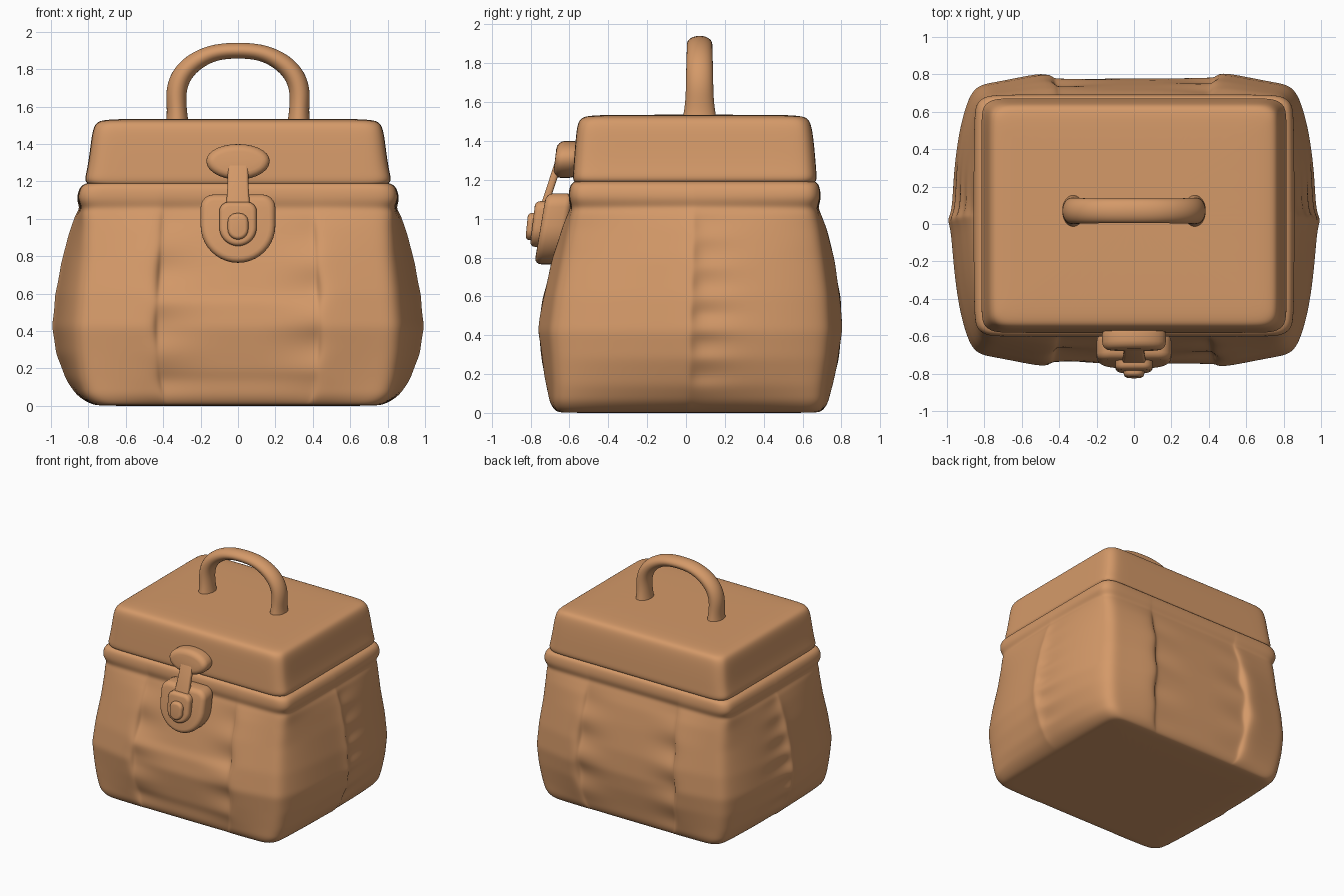
import bpy, bmesh, math

if "Cube" in bpy.data.objects:
    bpy.data.objects.remove(bpy.data.objects["Cube"])

tan = bpy.data.materials.new("tan_leather")
tan.diffuse_color = (0.66, 0.32, 0.14, 1)
tan.use_nodes = True
tan.node_tree.nodes["Principled BSDF"].inputs["Base Color"].default_value = tan.diffuse_color


def finish(name, bm, subsurf=0, bevel=0):
    bmesh.ops.recalc_face_normals(bm, faces=bm.faces)
    me = bpy.data.meshes.new(name)
    bm.to_mesh(me)
    bm.free()
    me.materials.append(tan)
    for p in me.polygons:
        p.use_smooth = True
    ob = bpy.data.objects.new(name, me)
    bpy.context.collection.objects.link(ob)
    if bevel:
        m = ob.modifiers.new("round_edges", 'BEVEL')
        m.width, m.segments, m.limit_method = bevel, 4, 'ANGLE'
        m.angle_limit = math.radians(50)
    if subsurf:
        m = ob.modifiers.new("smooth", 'SUBSURF')
        m.levels = m.render_levels = subsurf
    return ob


def loft(name, rings, subsurf=2):
    """Skin a stack of equal-length rings and cap both ends."""
    bm = bmesh.new()
    vs = [[bm.verts.new(p) for p in r] for r in rings]
    n = len(vs[0])
    for a, b in zip(vs, vs[1:]):
        for i in range(n):
            bm.faces.new((a[i], a[(i + 1) % n], b[(i + 1) % n], b[i]))
    for r in (vs[0], vs[-1]):
        c = bm.verts.new([sum(v.co[k] for v in r) / n for k in range(3)])
        for i in range(n):
            bm.faces.new((r[i], r[(i + 1) % n], c))
    return finish(name, bm, subsurf)


def refine(rows, step):
    """Insert evenly spaced rows between distant key rows (first value = height)."""
    out = []
    for a, b in zip(rows, rows[1:]):
        k = max(1, round((b[0] - a[0]) / step))
        out += [[p + (q - p) * j / k for p, q in zip(a, b)] for j in range(k)]
    return out + [list(rows[-1])]


# quarter outlines, front centre to side centre: plain box and bulging panels
BOX = [(0, 1), (.22, 1), (.44, 1), (.48, 1), (.5, 1), (.68, 1), (.84, 1),
       (.93, .992), (.985, .94), (1, .86), (1, .6), (1, .3), (1, .05), (1, 0)]
BULGE = [(0, .955), (.2, .955), (.4, .945), (.437, .945), (.455, 1), (.6, .965),
         (.74, .93), (.81, .915), (.855, .88), (.89, .8), (.935, .6),
         (.965, .3), (.978, .05), (1, 0)]
QUARTERS = ([(i, 1, -1) for i in range(14)] + [(i, 1, 1) for i in range(12, -1, -1)]
            + [(i, -1, 1) for i in range(1, 14)] + [(i, -1, -1) for i in range(12, 0, -1)])


def section(z, hx, yf, yb, w=0):
    mid, hy = (yf + yb) / 2, (yb - yf) / 2
    ring = []
    for i, sx, sy in QUARTERS:
        (bx, by), (px, py) = BOX[i], BULGE[i]
        x, y = bx + (px - bx) * w, by + (py - by) * w
        if i in (2, 3):                      # puckers along the panel seams
            y -= .02 * w * math.sin(z * 21 + sx)
        if i < 4 and sy < 0 and .15 < z < .6:  # pocket fold on the front
            y += .018 * w
        if i == 12 and sy > 0:               # puckers along the side seam
            x -= .018 * w * (1 + math.sin(z * 40))
        ring.append((sx * x * hx, mid + sy * y * hy, z))
    return ring


# body with rolled rim
body = [(0, .72, -.63, .66, 0), (.004, .78, -.67, .70, .05), (.05, .86, -.705, .735, .35),
        (.14, .925, -.725, .76, .65), (.28, .98, -.75, .795, .9), (.42, 1.003, -.77, .815, 1),
        (.6, .985, -.745, .805, 1), (.8, .945, -.695, .77, .9), (.95, .90, -.645, .73, .6),
        (1.03, .868, -.61, .695, .3), (1.06, .845, -.593, .68, .15), (1.1, .865, -.607, .697, .08),
        (1.16, .852, -.602, .69, .03), (1.19, .825, -.585, .675, 0), (1.2, .76, -.54, .63, 0)]
loft("bag_body", [section(*r) for r in refine(body, .05)])

# lid
lid = [(1.175, .74, -.53, .62), (1.18, .805, -.575, .665), (1.21, .82, -.583, .674),
       (1.25, .81, -.58, .67), (1.32, .797, -.575, .665), (1.42, .785, -.567, .655),
       (1.48, .775, -.56, .645), (1.515, .758, -.545, .63), (1.53, .72, -.51, .595),
       (1.535, .6, -.4, .48)]
loft("lid", [section(*r) for r in lid])

# handle: (x, z, in-plane radius, depth radius), mirrored about the centre
half = [(-.325, 1.5, .065, .09), (-.325, 1.54, .056, .082), (-.328, 1.6, .052, .073),
        (-.332, 1.68, .055, .07), (-.31, 1.76, .055, .069), (-.25, 1.83, .051, .067),
        (-.16, 1.88, .045, .065), (-.07, 1.9, .042, .065)]
path = half + [(-x, z, a, b) for x, z, a, b in reversed(half)]
rings = []
for k, (x, z, a, b) in enumerate(path):
    p, q = path[max(k - 1, 0)], path[min(k + 1, len(path) - 1)]
    d = math.hypot(q[0] - p[0], q[1] - p[1])
    nx, nz = -(q[1] - p[1]) / d, (q[0] - p[0]) / d
    ring = []
    for j in range(12):
        t = j * math.tau / 12
        c = a * 1.05 * math.cos(t)
        ring.append((x + nx * c, .07 + b * 1.05 * math.sin(t), z + nz * c))
    rings.append(ring)
loft("handle", rings)


def plate(name, right, front, back, slope, z0, bevel):
    """Bevelled plate from the right half of an (x, z) outline, leaning with height."""
    pts = right + [(-x, z) for x, z in reversed(right) if x > 0]
    bm = bmesh.new()
    f, b = ([bm.verts.new((x, y + slope * (z - z0), z)) for x, z in pts]
            for y in (front, back))
    bm.faces.new(f)
    bm.faces.new(b)
    n = len(pts)
    for i in range(n):
        bm.faces.new((f[i], f[(i + 1) % n], b[(i + 1) % n], b[i]))
    return finish(name, bm, bevel=bevel)


def shield(hx, top, low, r):
    """Half outline: rounded top corner, straight side, round bottom."""
    pts = [(hx - r + r * math.sin(t), top - r + r * math.cos(t))
           for t in (k * math.pi / 12 for k in range(7))]
    pts += [(hx * math.cos(t), low + hx - hx * math.sin(t))
            for t in (k * math.pi / 20 for k in range(10))]
    return pts + [(0, low)]


# clasp: oval knob on the lid, strap, shield plate and stepped lock button
knob = [(.17 * math.sin(t), 1.31 + (.09 if math.cos(t) > 0 else .1) * math.cos(t))
        for t in (k * math.pi / 14 for k in range(1, 14))]
plate("clasp_knob", [(0, 1.4)] + knob + [(0, 1.21)], -.675, -.55, .12, 1.3, .04)
plate("clasp_strap", [(.055, 1.34), (.055, 1.2), (.065, 1.04)], -.705, -.665, .33, 1.2, .014)
plate("clasp_plate", shield(.2, 1.13, .765, .07), -.75, -.61, .17, .95, .035)
plate("lock_surround", shield(.1, 1.09, .855, .05), -.79, -.7, .12, .97, .025)
plate("lock_button", shield(.055, 1.03, .89, .045), -.82, -.75, .1, .96, .02)
